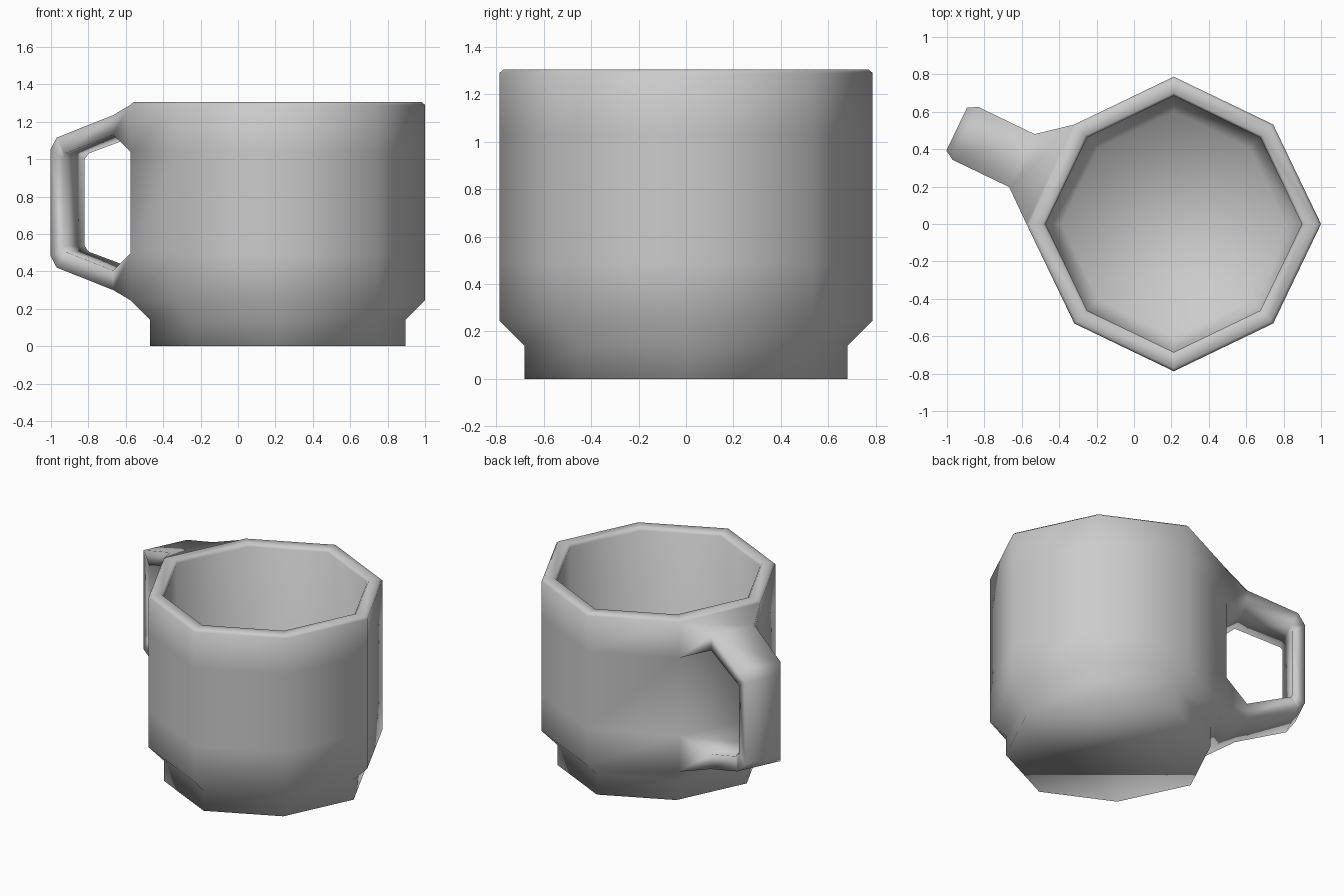
import bpy, bmesh, math
from mathutils import Vector

if "Cube" in bpy.data.objects:
    bpy.data.objects.remove(bpy.data.objects["Cube"])

CX = 0.2125          # centre of the cup
MID = 1.535          # handle mirrors as z -> MID - z
N = 8
bm = bmesh.new()


def ring(r, z):
    # octagon with slightly tighter diagonal corners
    out = []
    for i in range(N):
        a = i * math.tau / N
        k = r * (0.955 if i % 2 else 1.0)
        out.append(bm.verts.new((CX + k * math.cos(a), k * math.sin(a), z)))
    return out


# cup: foot, outer wall, rim, inner wall, floor
profile = [(0.682, 0), (0.682, 0.14), (0.7875, 0.245), (0.7875, 0.495),
           (0.7875, 1.04), (0.7875, 1.29), (0.77, 1.305), (0.70, 1.305),
           (0.685, 1.285), (0.685, 0.30), (0.60, 0.16)]
rings = [ring(r, z) for r, z in profile]
HANDLE_SIDE = 3
for k in range(len(rings) - 1):
    a, b = rings[k], rings[k + 1]
    for i in range(N):
        if i == HANDLE_SIDE and k in (2, 4):
            continue     # openings where the handle grows out
        j = (i + 1) % N
        bm.faces.new((a[i], a[j], b[j], b[i]))
bm.faces.new(rings[0][::-1])
bm.faces.new(rings[-1])

# handle: frame on the cup side, then square sections along the loop
p, q = rings[3][3].co, rings[3][4].co
base = (p + q) / 2
t = (p - q).normalized()
t.z = 0
n = Vector((-t.y, t.x, 0))


def section(outer, inner):
    vs = []
    for (s, z, h), signs in ((outer, (1, -1)), (inner, (-1, 1))):
        for g in signs:
            c = base + n * s + t * (h * g)
            vs.append(bm.verts.new((c.x, c.y, z)))
    return vs


half = [((0.169, 1.235, 0.157), (0.169, 1.13, 0.157)),
        ((0.504, 1.115, 0.157), (0.46, 1.03, 0.145)),
        ((0.556, 1.05, 0.1275), (0.475, 1.0, 0.1275))]
lower = [tuple((s, MID - z, h) for s, z, h in pair) for pair in reversed(half)]


def root(o, i):
    return [rings[o][3], rings[o][4], rings[i][4], rings[i][3]]


loops = [root(5, 4)] + [section(*pair) for pair in half + lower] + [root(2, 3)]
for a, b in zip(loops, loops[1:]):
    for i in range(4):
        j = (i + 1) % 4
        bm.faces.new((a[i], a[j], b[j], b[i]))

bmesh.ops.recalc_face_normals(bm, faces=bm.faces[:])
for f in bm.faces:
    f.smooth = True
mesh = bpy.data.meshes.new("mug")
bm.to_mesh(mesh)
bm.free()
mug = bpy.data.objects.new("mug", mesh)
bpy.context.collection.objects.link(mug)
